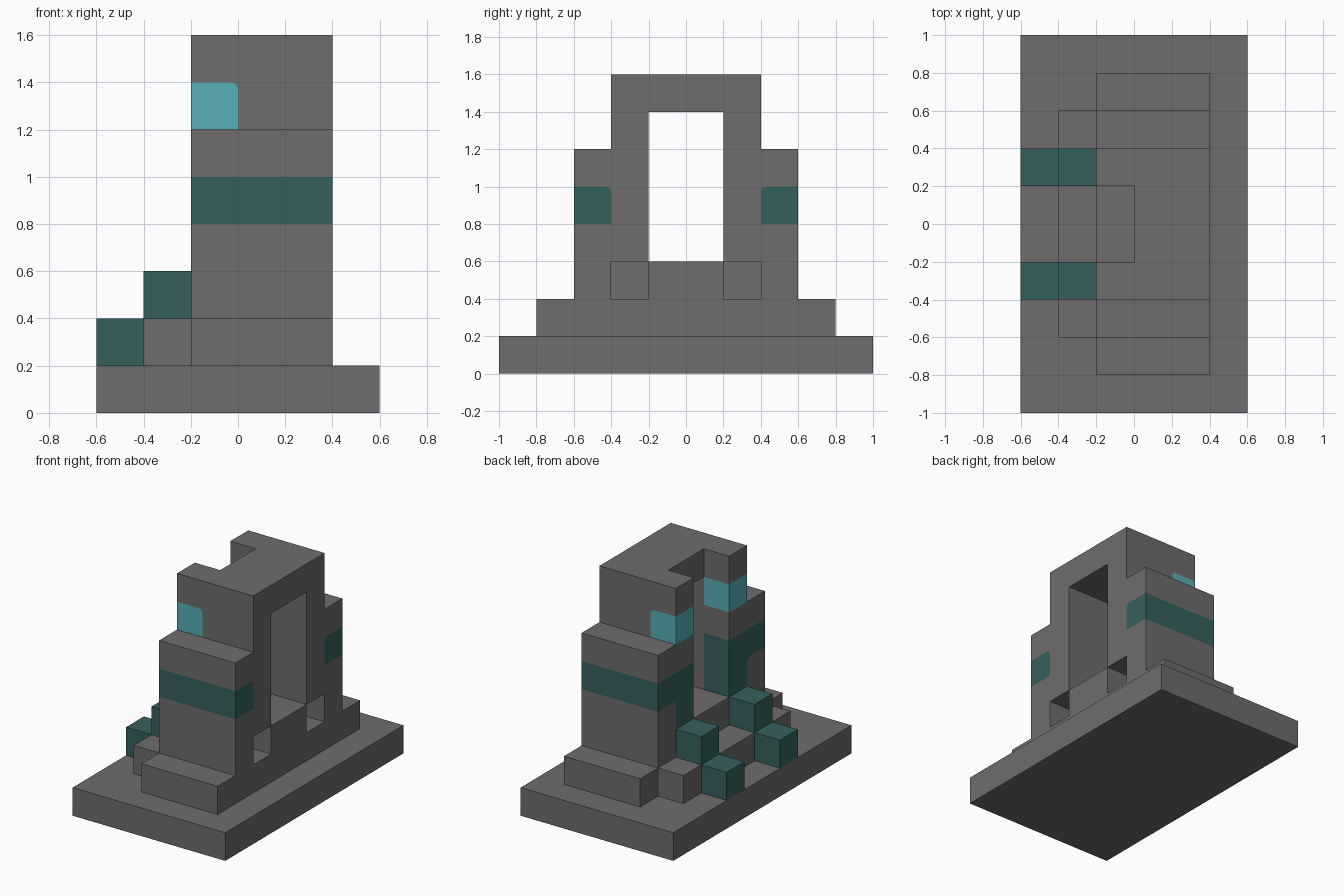
import bpy, bmesh
from mathutils import Vector

U = 0.2  # size of one building block

cube = bpy.data.objects.get("Cube")
if cube:
    bpy.data.objects.remove(cube, do_unlink=True)


def material(name, rgb):
    m = bpy.data.materials.new(name)
    m.use_nodes = True
    m.diffuse_color = (*rgb, 1)
    m.node_tree.nodes["Principled BSDF"].inputs["Base Color"].default_value = (*rgb, 1)
    return m


STONE, TEAL, CYAN = 0, 1, 2
MATS = [material("grey stone", (0.158, 0.150, 0.150)),
        material("dark teal", (0.036, 0.118, 0.110)),
        material("bright cyan", (0.095, 0.430, 0.470))]


def cells(x, y, z):
    """All block positions in the given half-open ranges."""
    return [(i, j, k) for i in range(*x) for j in range(*y) for k in range(*z)]


def both(x, y, z):
    """The same blocks plus their mirror image across y."""
    return cells(x, y, z) + cells(x, (-y[1], -y[0]), z)


def build(name, blocks):
    """Skin a {cell: colour} set of blocks, merging flat areas of one colour."""
    bm = bmesh.new()
    for cell, colour in blocks.items():
        for axis in range(3):
            for side in (0, 1):
                step = [0, 0, 0]
                step[axis] = 2 * side - 1
                if tuple(a + b for a, b in zip(cell, step)) in blocks:
                    continue
                corners = []
                for u, v in ((0, 0), (1, 0), (1, 1), (0, 1)):
                    p = Vector(cell)
                    p[axis] += side
                    p[(axis + 1) % 3] += u
                    p[(axis + 2) % 3] += v
                    corners.append(bm.verts.new(p * U))
                f = bm.faces.new(corners if side else corners[::-1])
                f.material_index = colour
    bmesh.ops.remove_doubles(bm, verts=bm.verts[:], dist=0.001)
    bmesh.ops.dissolve_limit(bm, angle_limit=0.01, verts=bm.verts[:],
                             edges=bm.edges[:], delimit={'MATERIAL'})

    # Round the loose corners of painted patches on the outer walls
    loose = []
    for v in bm.verts:
        if len(v.link_edges) != 2 or abs(v.co.y) < 0.3:
            continue
        a, b = [e.other_vert(v).co - v.co for e in v.link_edges]
        bent = abs(a.normalized().dot(b.normalized())) < 0.5
        if bent and not (v.co.x > 0.3 and v.co.z < 0.9):
            loose.append(v)
    if loose:
        bmesh.ops.bevel(bm, geom=loose, offset=0.03, segments=4, profile=0.5,
                        affect='VERTICES', clamp_overlap=True, material=-1)

    mesh = bpy.data.meshes.new(name)
    bm.to_mesh(mesh)
    bm.free()
    for m in MATS:
        mesh.materials.append(m)
    obj = bpy.data.objects.new(name, mesh)
    bpy.context.collection.objects.link(obj)
    return obj


# Ground slab and low step in front of the doorway
build("base_slab", dict.fromkeys(cells((-3, 3), (-5, 5), (0, 1)), STONE))
build("entry_step", dict.fromkeys(cells((-2, -1), (-3, 3), (1, 2)), STONE))

# Stepped tower: plinth, body and head
tower = dict.fromkeys(cells((-1, 2), (-4, 4), (1, 2))
                      + cells((-1, 2), (-3, 3), (2, 6))
                      + cells((-1, 2), (-2, 2), (6, 8)), STONE)

# Openings: doorway, notch in the lintel, small recesses at the rear
for cell in (cells((-1, 2), (-1, 1), (3, 7)) + cells((-1, 0), (-1, 1), (7, 8))
             + both((1, 2), (1, 2), (2, 3))):
    tower.pop(cell)

# Painted bands, door posts and upper lights
tower.update(dict.fromkeys(both((-1, 2), (2, 3), (4, 5))
                           + both((-1, 0), (1, 2), (3, 5)), TEAL))
tower.update(dict.fromkeys(both((-1, 0), (1, 2), (6, 7)), CYAN))
build("tower", tower)

# Teal blocks climbing up to the door posts
for label, j in (("left", 1), ("right", -2)):
    for level, i, k in (("lower", -3, 1), ("upper", -2, 2)):
        build(f"{level}_{label}_block", {(i, j, k): TEAL})
